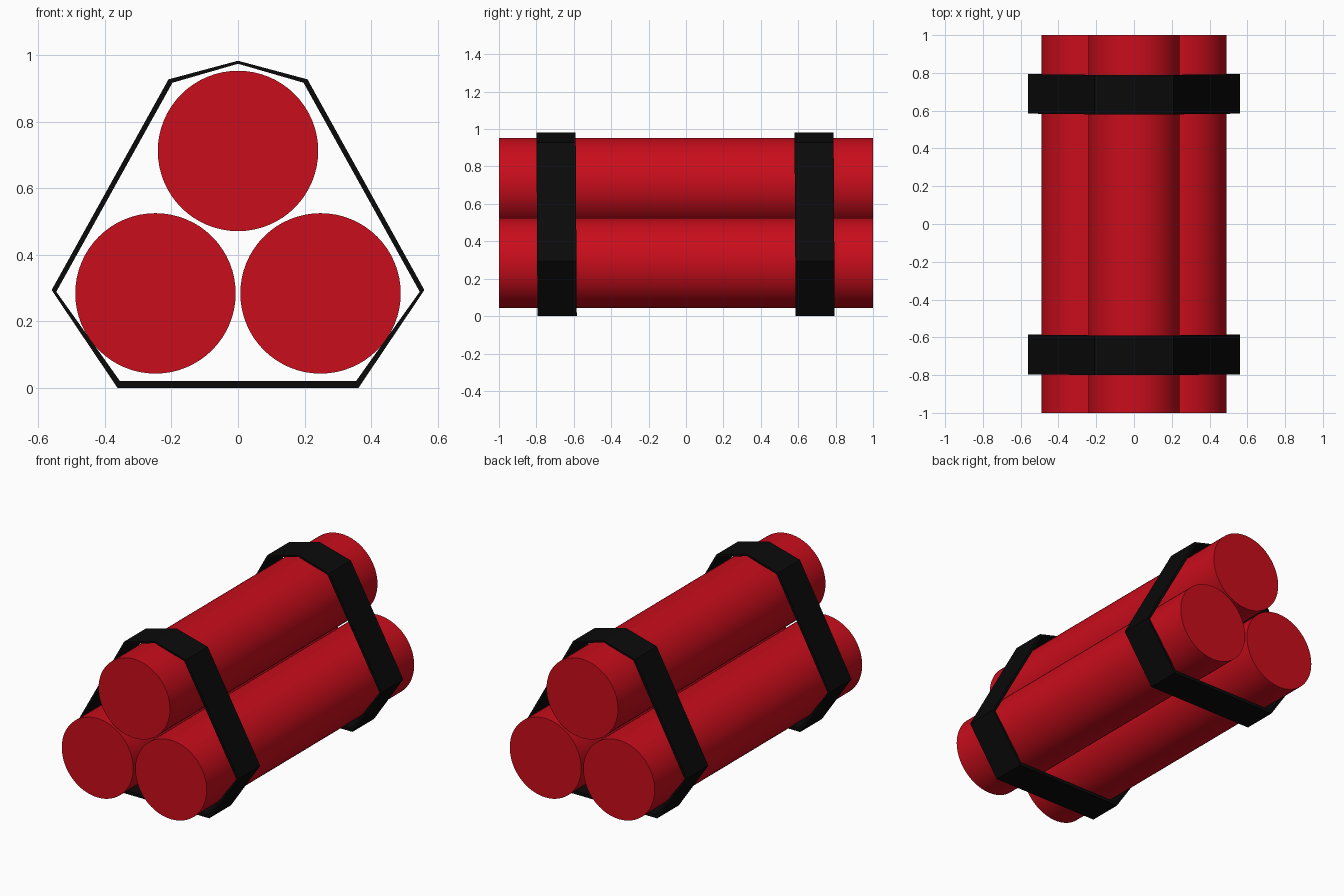
import bpy, bmesh, math

if "Cube" in bpy.data.objects:
    bpy.data.objects.remove(bpy.data.objects["Cube"])


def material(name, color):
    m = bpy.data.materials.new(name)
    m.diffuse_color = color
    m.use_nodes = True
    m.node_tree.nodes["Principled BSDF"].inputs["Base Color"].default_value = m.diffuse_color
    return m


red = material("red_paper", (0.58, 0.004, 0.011, 1))
black = material("black_tape", (0.003, 0.003, 0.003, 1))


# Three sticks lying along y
def stick(name, x, z):
    bpy.ops.mesh.primitive_cylinder_add(vertices=64, radius=0.241, depth=2,
                                        location=(x, 0, z),
                                        rotation=(math.pi / 2, 0, 0))
    ob = bpy.context.object
    ob.name = name
    ob.data.materials.append(red)
    bpy.ops.object.shade_smooth_by_angle(angle=math.radians(30))


stick("left_stick", -0.248, 0.284)
stick("right_stick", 0.248, 0.284)
stick("top_stick", 0, 0.712)

# Half profiles of the strap loop (x, z), mirrored into a closed ring
OUTER = [(0.362, 0), (0.56, 0.294), (0.209, 0.927), (0, 0.983)]
INNER = [(0.355, 0.021), (0.546, 0.289), (0.197, 0.917), (0, 0.974)]


def ring(half):
    return half + [(-x, z) for x, z in reversed(half[:-1])]


# Straps: faceted loops with a rectangular section, leaning very slightly
def strap(name, y0, y1):
    bm = bmesh.new()
    loops = []
    for pts, y in ((OUTER, y0), (OUTER, y1), (INNER, y1), (INNER, y0)):
        loops.append([bm.verts.new((x, y - 0.006 * z, z)) for x, z in ring(pts)])
    n = len(loops[0])
    for k in range(4):
        a, b = loops[k], loops[(k + 1) % 4]
        for i in range(n):
            j = (i + 1) % n
            bm.faces.new((a[i], a[j], b[j], b[i]))
    bmesh.ops.recalc_face_normals(bm, faces=bm.faces)
    me = bpy.data.meshes.new(name)
    bm.to_mesh(me)
    bm.free()
    me.materials.append(black)
    bpy.context.collection.objects.link(bpy.data.objects.new(name, me))


strap("front_strap", -0.794, -0.584)
strap("back_strap", 0.586, 0.795)
